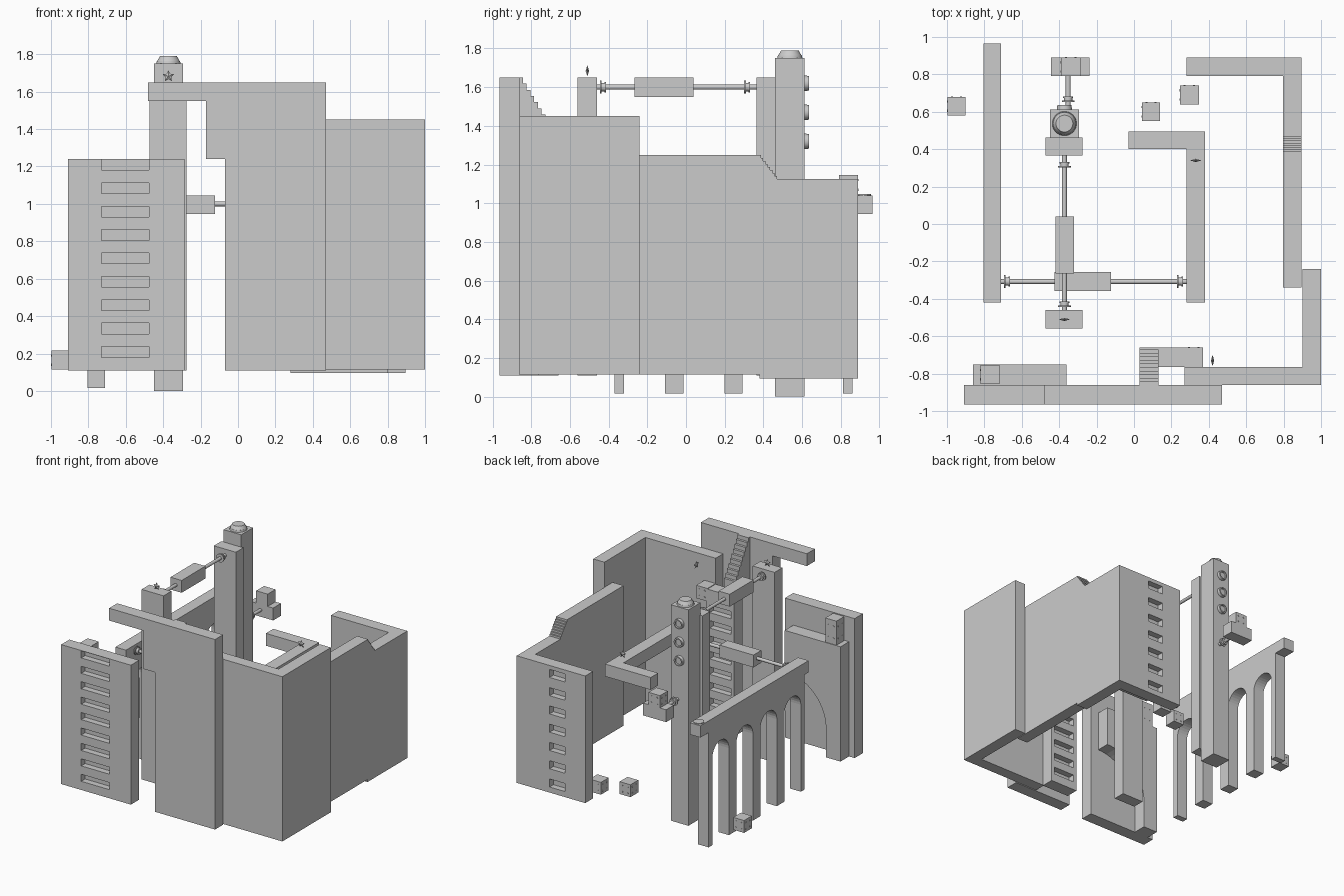
import bpy, bmesh
from math import pi, sin, cos
from mathutils import Matrix, Vector

if "Cube" in bpy.data.objects:
    bpy.data.objects.remove(bpy.data.objects["Cube"])


def finish(name, bm):
    bmesh.ops.recalc_face_normals(bm, faces=bm.faces)
    me = bpy.data.meshes.new(name)
    bm.to_mesh(me)
    bm.free()
    ob = bpy.data.objects.new(name, me)
    bpy.context.collection.objects.link(ob)
    return ob


def add_box(bm, x0, x1, y0, y1, z0, z1):
    m = Matrix.Translation(((x0+x1)/2, (y0+y1)/2, (z0+z1)/2)) @ Matrix.Diagonal((x1-x0, y1-y0, z1-z0, 1))
    bmesh.ops.create_cube(bm, size=1, matrix=m)


def box(name, *b):
    bm = bmesh.new()
    add_box(bm, *b)
    return finish(name, bm)


def prism(name, pts, axis, lo, hi):
    """Extrude a profile: axis 'x' takes (y,z), 'y' takes (x,z), 'z' takes (x,y)."""
    f = {'x': lambda a, b, t: (t, a, b), 'y': lambda a, b, t: (a, t, b), 'z': lambda a, b, t: (a, b, t)}[axis]
    bm = bmesh.new()
    face = bm.faces.new([bm.verts.new(f(a, b, lo)) for a, b in pts])
    r = bmesh.ops.extrude_face_region(bm, geom=[face])
    d = Vector(f(0, 0, hi-lo))
    bmesh.ops.translate(bm, verts=[v for v in r['geom'] if isinstance(v, bmesh.types.BMVert)], vec=d)
    return finish(name, bm)


def add_cyl(bm, c, axis, length, r1, r2=None, n=24):
    rot = {'x': Matrix.Rotation(pi/2, 4, 'Y'), 'y': Matrix.Rotation(-pi/2, 4, 'X'), 'z': Matrix()}[axis]
    bmesh.ops.create_cone(bm, cap_ends=True, segments=n, radius1=r1, radius2=r1 if r2 is None else r2,
                          depth=length, matrix=Matrix.Translation(c) @ rot)


def smooth(ob):
    bpy.ops.object.select_all(action='DESELECT')
    ob.select_set(True)
    bpy.context.view_layer.objects.active = ob
    bpy.ops.object.shade_smooth_by_angle()


def rungs(wall, x0, x1, y0, y1, zs, h):
    bm = bmesh.new()
    for z in zs:
        add_box(bm, x0, x1, y0, y1, z, z+h)
    cut = finish('rung_cutter', bm)
    cut.hide_render = True
    mod = wall.modifiers.new('rungs', 'BOOLEAN')
    mod.operation, mod.solver, mod.object = 'DIFFERENCE', 'EXACT', cut
    bpy.context.view_layer.objects.active = wall
    bpy.ops.object.modifier_apply(modifier=mod.name)
    bpy.data.objects.remove(cut)


def stair_line(y0, z0, y1, z1, n):
    """Descending step profile from (y0,z0) to (y1,z1)."""
    pts = []
    for i in range(n):
        y, z = y0+(y1-y0)*i/n, z0+(z1-z0)*i/n
        pts += [(y, z), (y+(y1-y0)/n, z)]
    return pts + [(y1, z1)]


def star(name, c, axis, r=0.032):
    bm = bmesh.new()
    ring = []
    for i in range(10):
        a, q = pi/2+i*pi/5, r if i % 2 == 0 else r*0.5
        u, w = q*cos(a), q*sin(a)
        ring.append(bm.verts.new(Vector(c)+Vector((u, 0, w) if axis == 'y' else (0, u, w))))
    for s in (-.009, .009):
        tip = bm.verts.new(Vector(c)+Vector((0, s, 0) if axis == 'y' else (s, 0, 0)))
        for i in range(10):
            bm.faces.new((ring[i], ring[(i+1) % 10], tip))
    return finish(name, bm)


def dotted_block(name, x0, x1, y0, y1, z0, z1, rows=2):
    bm = bmesh.new()
    add_box(bm, x0, x1, y0, y1, z0, z1)
    for i in (.25, .75):
        for j in range(rows):
            z = z0+(z1-z0)*(j+.5)/rows
            add_cyl(bm, (x0+(x1-x0)*i, y1, z), 'y', .006, .006, n=10)
            add_cyl(bm, (x0, y0+(y1-y0)*i, z), 'x', .006, .006, n=10)
    return finish(name, bm)


def shaft(name, axis, a, b, o, z, collars):
    """Rod between a and b along an axis, with paired collar discs."""
    p = (lambda t: (t, o, z)) if axis == 'x' else (lambda t: (o, t, z))
    bm = bmesh.new()
    add_cyl(bm, p((a+b)/2), axis, b-a, .013)
    for c in collars:
        add_cyl(bm, p(c-.01), axis, .008, .034)
        add_cyl(bm, p(c), axis, .02, .022)
        add_cyl(bm, p(c+.012), axis, .008, .027)
    smooth(finish(name, bm))


# Arcade wall with four round arches
pts = [(-.42, 1.04), (.87, 1.04), (.87, .945), (.86, .945), (.86, .015)]
for k in range(3, -1, -1):
    cy, r, zs = -.215+.307*k, .106, .72
    pts += [(cy+r, .015)] + [(cy+r*cos(pi*i/16), zs+r*sin(pi*i/16)) for i in range(17)] + [(cy-r, .015)]
pts += [(-.37, .015), (-.37, .945), (-.42, .945)]
prism('arcade_wall', pts, 'x', -.805, -.71)
box('arcade_end_block', -.805, -.71, .87, .965, .945, 1.04)
bm = bmesh.new()
add_cyl(bm, (-.757, .917, 1.042), 'z', .01, .04, n=12)
finish('arcade_button', bm)

# Front left wall with ladder recesses
w = box('front_left_wall', -.91, -.285, -.965, -.86, .11, 1.24)
rungs(w, -.73, -.475, -1, -.915, [.18+.125*i for i in range(8)] + [1.18], .057)

# Quarter arch behind the front left wall
pts = [(-.86, .11), (-.86, 1.04), (-.36, 1.04)]
pts += [(-.36-.37*sin(pi/2*i/14), .34+.37*cos(pi/2*i/14)) for i in range(15)] + [(-.73, .11)]
prism('quarter_arch', pts, 'y', -.86, -.75)
dotted_block('arch_block', -.82, -.72, -.855, -.755, 1.04, 1.235)

# Front middle wall with top arm
prism('front_middle_wall', [(-.07, .11), (.47, .11), (.47, 1.65), (-.48, 1.65), (-.48, 1.55), (-.17, 1.55),
                            (-.17, 1.24), (-.07, 1.24)], 'y', -.965, -.862)
prism('front_stairs', stair_line(-.862, 1.65, -.67, 1.33, 10) + [(-.67, 1.24), (-.862, 1.24)], 'x', .03, .13)

# Ladder slab at the stair foot
w = box('ladder_slab', .03, .28, -.765, -.66, .11, 1.24)
rungs(w, .06, .25, -.71, -.6, [.18+.125*i for i in range(8)], .06)
dotted_block('slab_block', .27, .37, -.765, -.66, 1.14, 1.245)

# Right-hand walls
prism('front_right_wall', [(.27, -.86), (1, -.86), (1, -.24), (.9, -.24), (.9, -.765), (.27, -.765)], 'z', .115, 1.45)
prism('right_wall', stair_line(.375, 1.25, .47, 1.125, 8) + [(.89, 1.125), (.89, .095), (.38, .095), (.38, .115),
                                                          (-.34, .115), (-.34, 1.25)], 'x', .797, .895)
w = box('back_wall', .28, .80, .79, .89, .095, 1.125)
rungs(w, .46, .60, .84, 1, [.14+.148*i for i in range(7)], .065)

# Suspended L-shaped walkway
prism('walkway', [(.28, -.42), (.38, -.42), (.38, .495), (-.03, .495), (-.03, .40), (.28, .40)], 'z', .945, 1.045)

# Tall pillar with cap and round portholes
box('pillar', -.45, -.293, .46, .612, 0, 1.75)
bm = bmesh.new()
add_cyl(bm, (-.372, .537, 1.757), 'z', .014, .065, .062, 32)
add_cyl(bm, (-.372, .537, 1.777), 'z', .026, .06, .045, 32)
smooth(finish('pillar_cap', bm))
for i, z in enumerate((1.62, 1.47, 1.32)):
    bm = bmesh.new()
    prof = [(.022, .605), (.028, .635), (.038, .635), (.041, .605)]
    loops = [[bm.verts.new((-.372+r*cos(2*pi*k/28), y, z-.03+.03+r*sin(2*pi*k/28))) for k in range(28)] for r, y in prof]
    for a, b in zip(loops, loops[1:]):
        for k in range(28):
            bm.faces.new((a[k], a[(k+1) % 28], b[(k+1) % 28], b[k]))
    add_cyl(bm, (-.372, .615, z), 'y', .02, .026)
    smooth(finish(f'porthole_{i+1}', bm))

# Square columns either side of the upper slider
box('rear_column', -.472, -.275, .365, .462, .11, 1.65)
box('front_column', -.472, -.275, -.56, -.46, .11, 1.65)

# Shafts with sliding blocks
shaft('upper_shaft', 'y', -.46, .365, -.372, 1.6, (-.43, .315))
box('upper_slider', -.42, -.32, -.265, .04, 1.55, 1.65)
shaft('lower_shaft', 'x', -.71, .28, -.308, 1.0, (-.68, .245))
box('lower_slider', -.425, -.122, -.357, -.257, .945, 1.045)
shaft('crank_shaft', 'y', .61, .80, -.352, 1.0, (.665,))
box('crank_arm', -.445, -.238, .79, .89, .945, 1.045)
dotted_block('crank_block', -.39, -.287, .79, .89, 1.045, 1.145)

# Small loose cubes
dotted_block('cube_left', -.997, -.9, .58, .68, .115, .215)
dotted_block('cube_middle', .043, .14, .55, .65, .115, .215)
dotted_block('cube_right', .245, .347, .64, .74, .115, .215)

# Floating stars
star('star_column', (-.372, -.51, 1.683), 'y')
star('star_walkway', (.33, .34, 1.08), 'y')
star('star_wall', (.42, -.73, 1.37), 'x')
